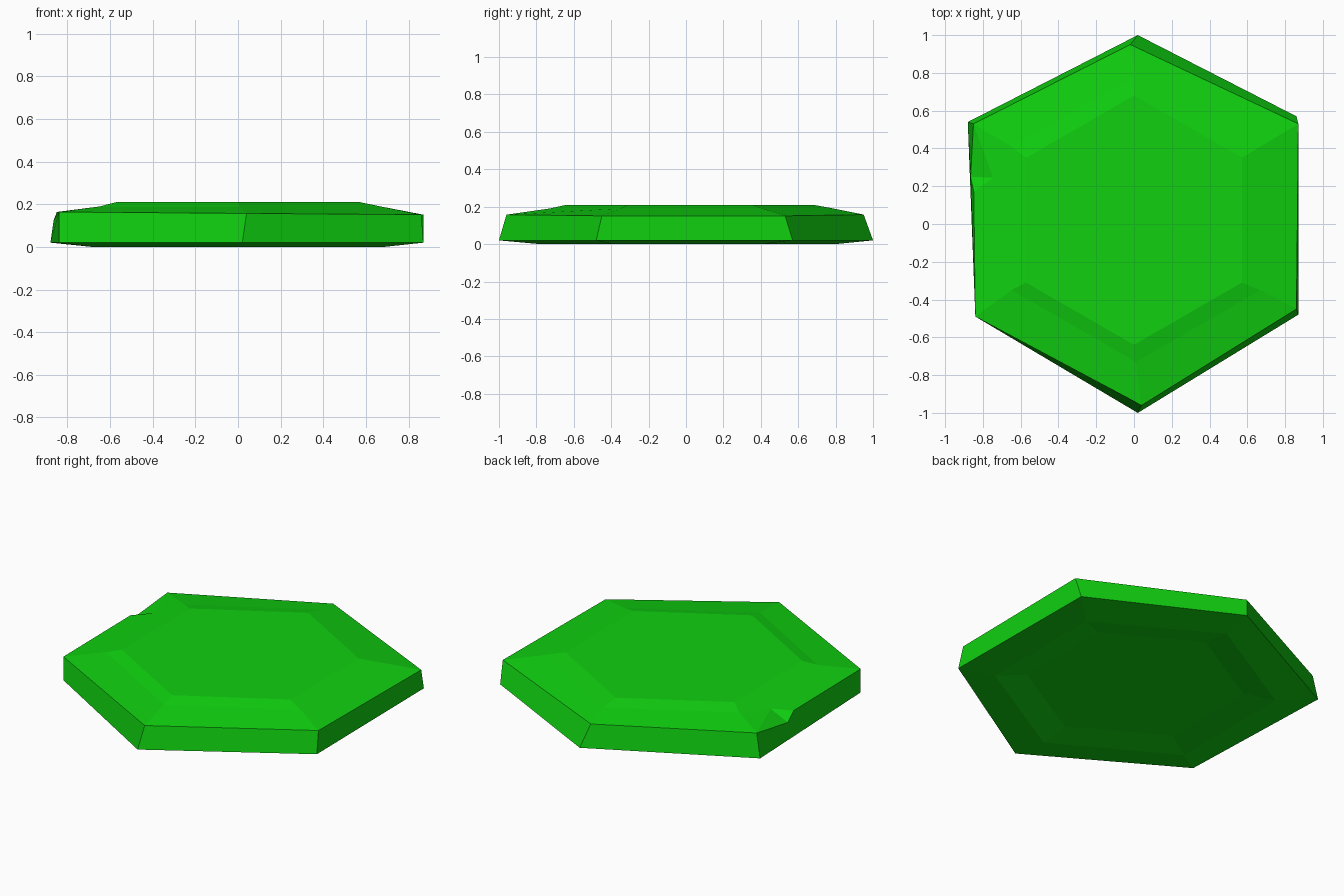
import bpy
import bmesh
from math import cos, sin, radians

cube = bpy.data.objects.get("Cube")
if cube:
    bpy.data.objects.remove(cube, do_unlink=True)

green = bpy.data.materials.new("bright_green")
green.use_nodes = True
colour = (0.005, 0.63, 0.005, 1)
green.diffuse_color = colour
shader = green.node_tree.nodes["Principled BSDF"]
shader.inputs["Base Color"].default_value = colour
shader.inputs["Roughness"].default_value = 0.8

bm = bmesh.new()


def hexagon(radius, height, shift_x=0.0, shift_y=0.0):
    """Regular ring of corners, counter-clockwise from the back corner."""
    angles = [radians(90 + 60 * k) for k in range(6)]
    return [bm.verts.new((shift_x + radius * cos(a), shift_y + radius * sin(a), height))
            for a in angles]


def rim(corners, left_height, right_height):
    """Hand-hewn ring whose height tilts gently across x."""
    middle, tilt = (left_height + right_height) / 2, (right_height - left_height) / 2
    return [bm.verts.new((x, y, middle + tilt * x)) for x, y in corners]


def bridge(first, second, skip=()):
    """Join two rings with one flat face per side."""
    for i in range(6):
        j = (i + 1) % 6
        if i not in skip:
            bm.faces.new((first[i], first[j], second[j], second[i]))


# Underside: shallow recess inside a sloping border
recess = hexagon(0.61, 0.025, shift_y=0.01)
foot = hexagon(0.79, 0.0, shift_y=0.01)

# Irregular lower and upper rims of the slab
lower_rim = rim([(0.02, 1.0), (-0.88, 0.54), (-0.84, -0.49),
                 (0.02, -1.0), (0.87, -0.48), (0.86, 0.57)], 0.02, 0.02)
upper_rim = rim([(-0.02, 0.95), (-0.85, 0.53), (-0.84, -0.49),
                 (0.04, -0.96), (0.86, -0.45), (0.87, 0.53)], 0.165, 0.15)

# Top: gentle slope, then a steeper step to the plateau
shoulder = hexagon(0.76, 0.19, 0.01, 0.03)
plateau = hexagon(0.66, 0.21, 0.0, 0.02)

bm.faces.new(recess)
bm.faces.new(plateau)
bridge(recess, foot)
bridge(foot, lower_rim)
bridge(lower_rim, upper_rim, skip=(1,))
bridge(upper_rim, shoulder, skip=(1,))
bridge(shoulder, plateau)

# Chipped notch in one side of the upper rim
chip_low = bm.verts.new((-0.865, 0.25, 0.125))
chip_end = bm.verts.new((-0.848, 0.17, 0.163))
chip_in = bm.verts.new((-0.745, 0.245, 0.176))
back, front = upper_rim[1], upper_rim[2]
bm.faces.new((lower_rim[1], lower_rim[2], front, chip_end, chip_low, back))
bm.faces.new((back, chip_low, chip_in))
bm.faces.new((chip_in, chip_low, chip_end))
bm.faces.new((back, chip_in, shoulder[1]))
bm.faces.new((chip_in, chip_end, front, shoulder[2], shoulder[1]))

bmesh.ops.recalc_face_normals(bm, faces=bm.faces)
mesh = bpy.data.meshes.new("hexagonal_slab")
bm.to_mesh(mesh)
bm.free()
mesh.materials.append(green)
slab = bpy.data.objects.new("hexagonal_slab", mesh)
bpy.context.collection.objects.link(slab)
